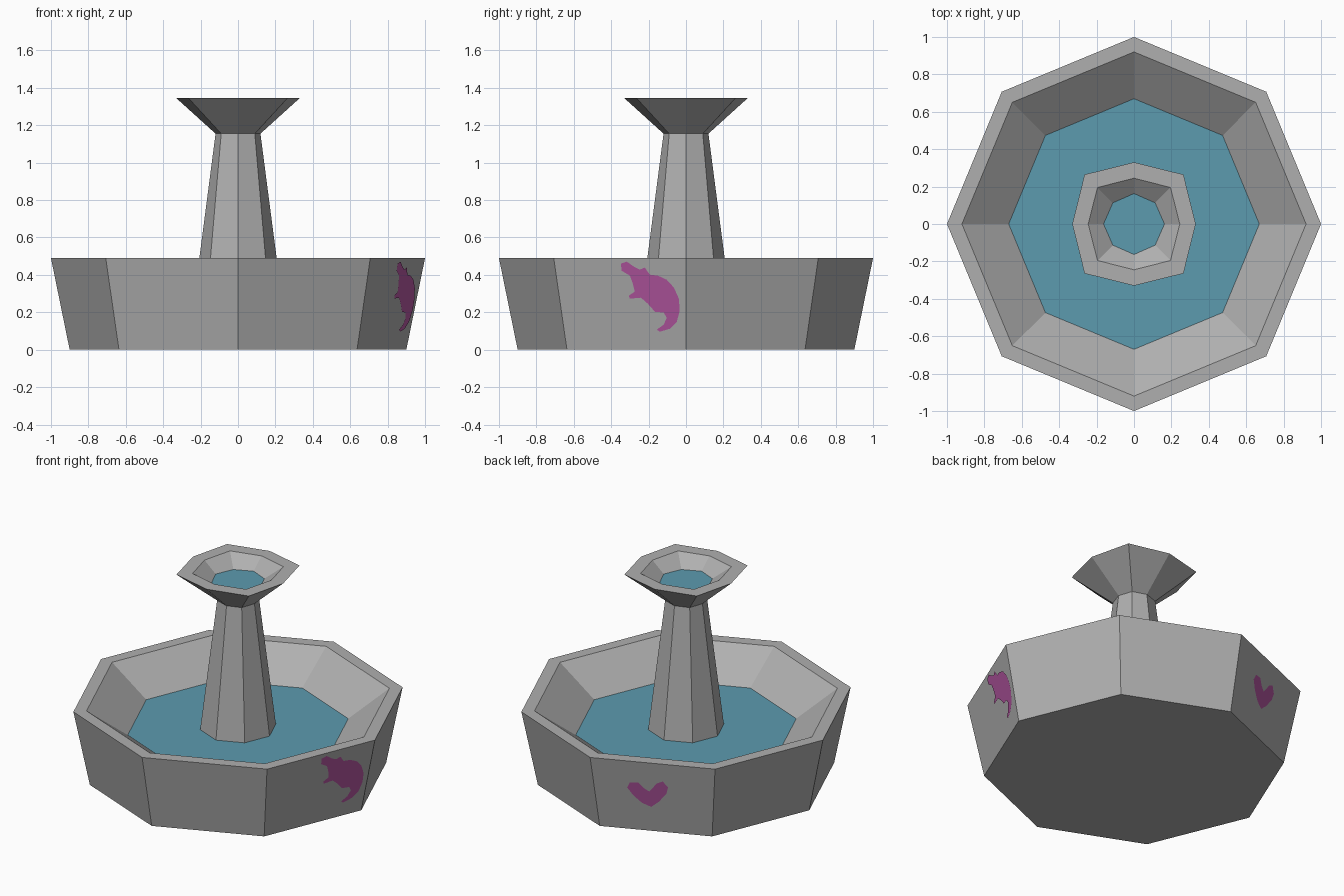
import bpy, bmesh, math
from mathutils import Vector

if "Cube" in bpy.data.objects:
    bpy.data.objects.remove(bpy.data.objects["Cube"])


def material(name, rgb):
    m = bpy.data.materials.new(name)
    m.diffuse_color = (*rgb, 1.0)
    m.use_nodes = True
    m.node_tree.nodes["Principled BSDF"].inputs["Base Color"].default_value = m.diffuse_color
    return m


STONE = material("grey stone", (0.43, 0.43, 0.43))
WATER = material("blue water", (0.108, 0.325, 0.43))
PAINT = material("magenta paint", (0.46, 0.095, 0.36))


def finish(name, bm, mats):
    mesh = bpy.data.meshes.new(name)
    bm.to_mesh(mesh)
    bm.free()
    for m in mats:
        mesh.materials.append(m)
    obj = bpy.data.objects.new(name, mesh)
    bpy.context.collection.objects.link(obj)
    return obj


def loft(name, rings, bottom=False, water=False):
    """Eight-sided loft; each ring is (radius on axes, radius on diagonals, z)."""
    bm = bmesh.new()
    loops = []
    for axis, diag, z in rings:
        loop = []
        for i in range(8):
            r, a = (diag if i % 2 else axis), i * math.pi / 4
            loop.append(bm.verts.new((r * math.cos(a), r * math.sin(a), z)))
        loops.append(loop)
    for low, high in zip(loops, loops[1:]):
        for i in range(8):
            j = (i + 1) % 8
            bm.faces.new((low[i], low[j], high[j], high[i]))
    if bottom:
        bm.faces.new(loops[0][::-1])
    if water:
        bm.faces.new(loops[-1]).material_index = 1
    return finish(name, bm, [STONE, WATER])


BOTTOM_R, TOP_R, HEIGHT = 0.90, 1.00, 0.49

# Lower basin: outer wall, rim, sloped inner wall and water surface
loft("basin", [(BOTTOM_R, BOTTOM_R, 0), (TOP_R, TOP_R, HEIGHT),
               (0.92, 0.92, HEIGHT), (0.67, 0.67, 0.31)], bottom=True, water=True)

# Tapered central column
loft("column", [(0.23, 0.23, 0.31), (0.12, 0.127, 1.155)])

# Flared upper bowl with its own water surface
loft("upper_bowl", [(0.12, 0.127, 1.155), (0.33, 0.374, 1.345),
                    (0.245, 0.276, 1.345), (0.163, 0.16, 1.275)], water=True)


def wall_mark(name, angle, outline):
    """Flat painted plate on a basin wall; outline is (distance along wall, z)."""
    a = math.radians(angle)
    out = Vector((math.cos(a), math.sin(a), 0))
    along = Vector((-math.sin(a), math.cos(a), 0))
    bm = bmesh.new()
    verts = []
    for t, z in outline:
        r = BOTTOM_R + (TOP_R - BOTTOM_R) * z / HEIGHT
        p = out * (r * math.cos(math.pi / 8) + 0.004) + along * t
        verts.append(bm.verts.new((p.x, p.y, z)))
    face = bm.faces.new(verts)
    face.normal_update()
    if face.normal.dot(out) < 0:
        face.normal_flip()
    bmesh.ops.triangulate(bm, faces=[face])
    finish(name, bm, [PAINT])


# Painted splash on the right wall
wall_mark("splash_mark", -22.5, [
    (.005, .46), (.040, .471), (.079, .444), (.112, .428), (.142, .439),
    (.168, .401), (.214, .396), (.264, .374), (.302, .332), (.326, .273),
    (.326, .209), (.305, .15), (.261, .112), (.202, .096), (.185, .107),
    (.228, .134), (.248, .171), (.233, .198), (.182, .203), (.144, .246),
    (.107, .278), (.042, .273), (.038, .289), (.074, .31), (.066, .353),
    (.052, .396), (.007, .422)])

# Painted heart on the back wall
wall_mark("heart_mark", 112.5, [
    (-.163, .30), (-.144, .339), (-.095, .344), (-.058, .304), (-.028, .285),
    (-.003, .317), (.021, .349), (.058, .367), (.089, .327), (.077, .281),
    (.028, .217), (-.021, .175), (-.077, .199), (-.126, .245)])
